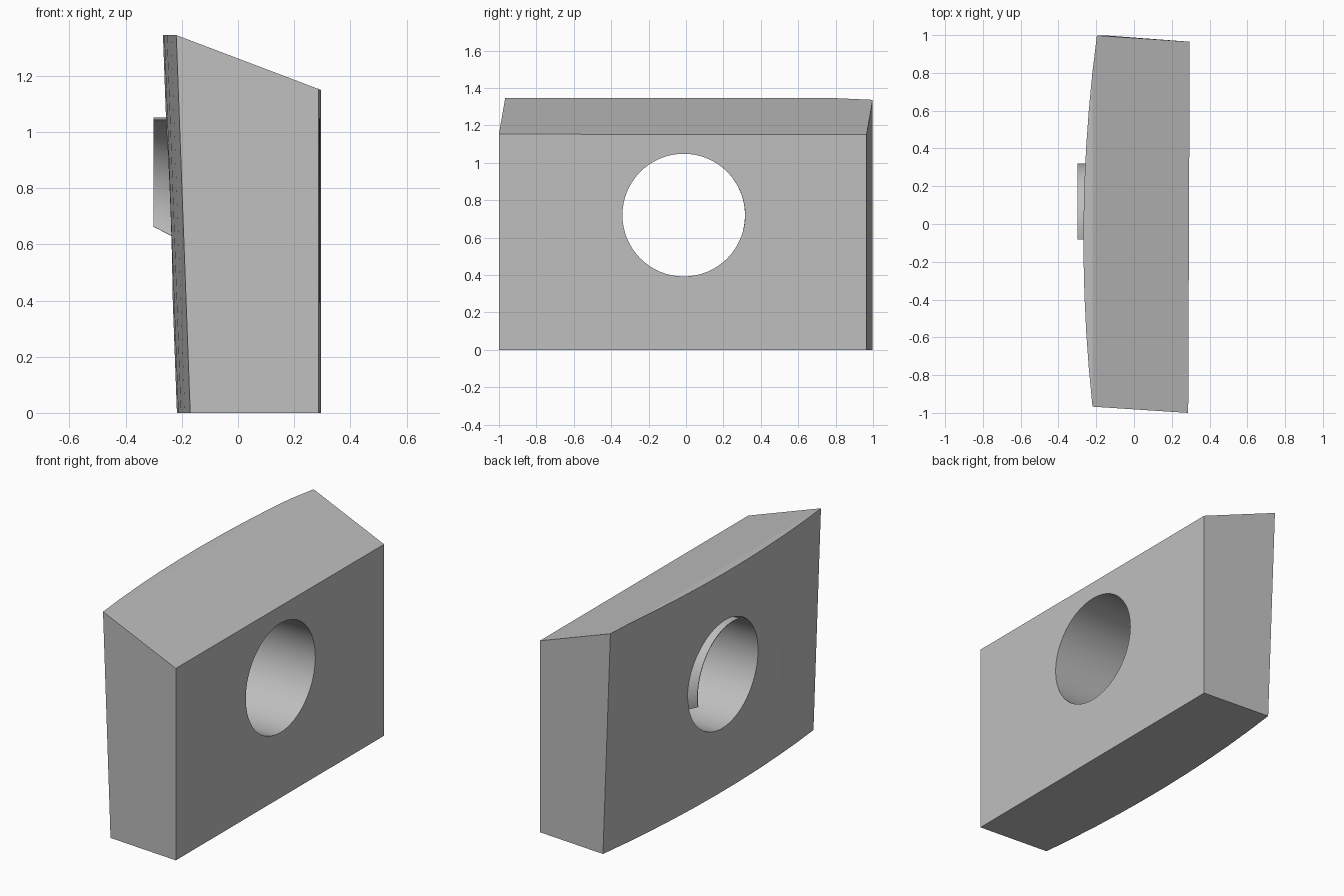
import bpy
import bmesh
from math import radians, cos, sin
from mathutils import Vector

cube = bpy.data.objects.get("Cube")
if cube:
    bpy.data.objects.remove(cube, do_unlink=True)

grey = bpy.data.materials.new("light grey")
grey.use_nodes = True
colour = (0.52, 0.52, 0.52, 1)
grey.diffuse_color = colour
grey.node_tree.nodes["Principled BSDF"].inputs["Base Color"].default_value = colour

HOLE_Y, HOLE_Z, HOLE_R = -0.012, 0.72, 0.328


def add_object(name, bm):
    bmesh.ops.recalc_face_normals(bm, faces=bm.faces)
    mesh = bpy.data.meshes.new(name)
    bm.to_mesh(mesh)
    bm.free()
    mesh.materials.append(grey)
    obj = bpy.data.objects.new(name, mesh)
    bpy.context.collection.objects.link(obj)
    return obj


def shade(obj):
    bpy.ops.object.select_all(action="DESELECT")
    obj.select_set(True)
    bpy.context.view_layer.objects.active = obj
    bpy.ops.object.shade_smooth_by_angle(angle=radians(20))


# Block outline: flat right side, bowed left side that leans outward with height
HEIGHT, LEAN, BOW, STEPS = 1.6, 0.037, 0.059, 10
front, back = Vector((-0.17, -0.967)), Vector((-0.147, 0.998))


def outline(z):
    points = [Vector((0.287, -1, z)), Vector((0.295, 0.965, z))]
    for i in range(STEPS + 1):
        t = i / STEPS
        p = back.lerp(front, t)
        points.append(Vector((p.x - BOW * 4 * t * (1 - t) - LEAN * z, p.y, z)))
    return points


bm = bmesh.new()
low = [bm.verts.new(p) for p in outline(0)]
high = [bm.verts.new(p) for p in outline(HEIGHT)]
bm.faces.new(low)
bm.faces.new(high)
for i in range(len(low)):
    j = (i + 1) % len(low)
    bm.faces.new((low[i], low[j], high[j], high[i]))

# Slanted top, and the small level ledge along its upper edge
for point, normal in (((0.295, 0, 1.15), (0.379, 0, 1)), ((0, 0, 1.345), (0, 0, 1))):
    cut = bmesh.ops.bisect_plane(
        bm, geom=bm.verts[:] + bm.edges[:] + bm.faces[:], dist=1e-5,
        plane_co=point, plane_no=normal, clear_outer=True)
    rim = [e for e in cut["geom_cut"] if isinstance(e, bmesh.types.BMEdge) and e.is_boundary]
    bmesh.ops.contextual_create(bm, geom=rim)
block = add_object("block", bm)

# Round through hole
bpy.ops.mesh.primitive_cylinder_add(
    vertices=64, radius=HOLE_R, depth=2,
    location=(0, HOLE_Y, HOLE_Z), rotation=(0, radians(90), 0))
cutter = bpy.context.object
cutter.name = "hole_cutter"
cutter.hide_render = True
cutter.data.materials.append(grey)
bore = block.modifiers.new("bore", "BOOLEAN")
bore.operation = "DIFFERENCE"
bore.solver = "EXACT"
bore.object = cutter
bpy.ops.object.select_all(action="DESELECT")
block.select_set(True)
bpy.context.view_layer.objects.active = block
bpy.ops.object.modifier_apply(modifier="bore")
bpy.data.objects.remove(cutter, do_unlink=True)
shade(block)

# Thin arc of lip standing out of the hole on the left side
bm = bmesh.new()
rows = []
ARC = 28
for i in range(ARC + 1):
    t = i / ARC
    row = []
    for x, radius, start in ((-0.3, 0.328, -10), (-0.3, 0.332, -10),
                             (-0.235, 0.332, -16), (-0.235, 0.328, -16)):
        a = radians(start + (102 - start) * t)
        row.append(bm.verts.new((x, HOLE_Y + radius * cos(a), HOLE_Z + radius * sin(a))))
    rows.append(row)
for r, s in zip(rows, rows[1:]):
    for k in range(4):
        n = (k + 1) % 4
        bm.faces.new((r[k], r[n], s[n], s[k]))
bm.faces.new(rows[0])
bm.faces.new(rows[-1])
shade(add_object("hole_lip", bm))
